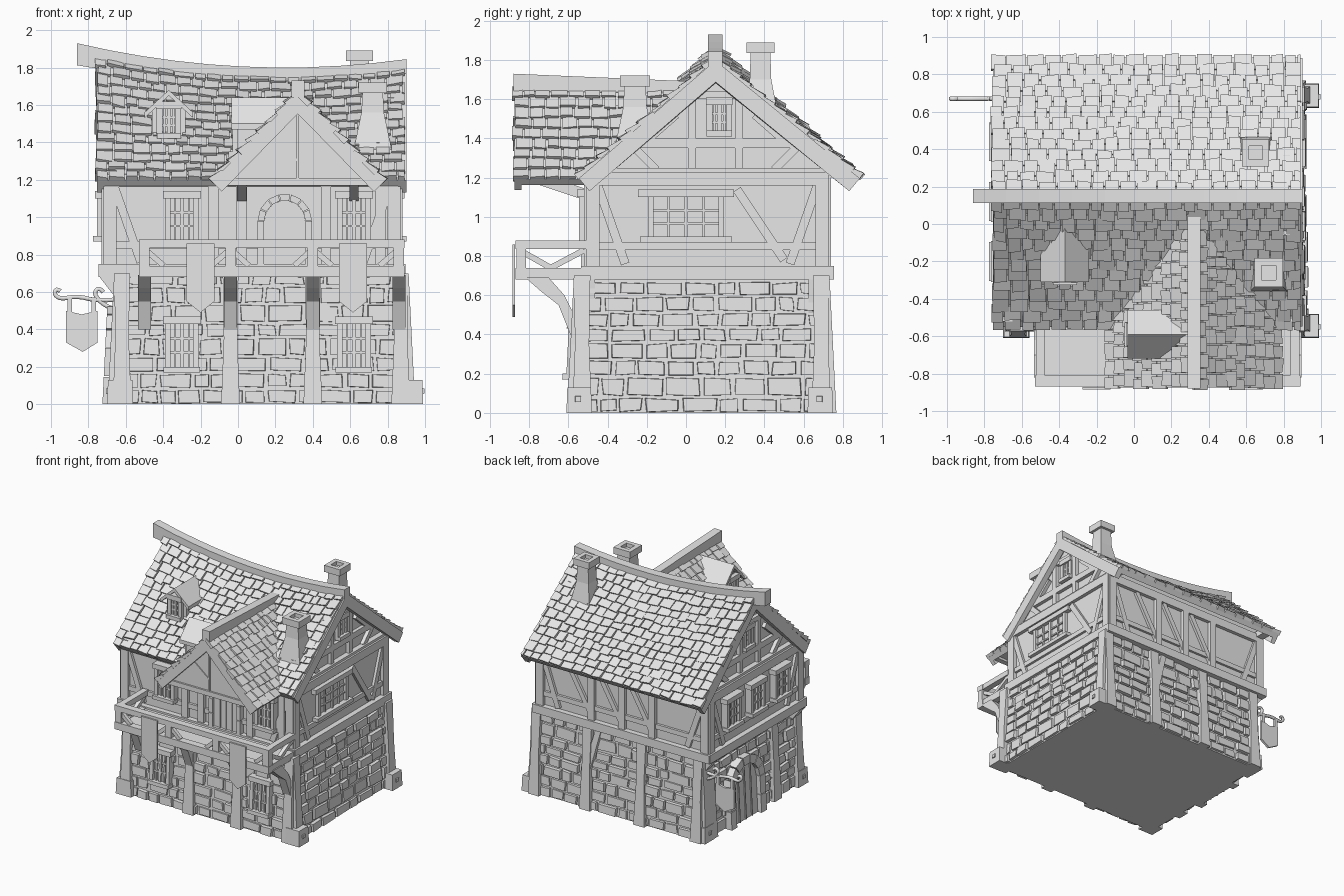
import bpy, bmesh, random
from math import sin, cos, pi
from mathutils import Vector

random.seed(7)
R = random.uniform
if "Cube" in bpy.data.objects:
    bpy.data.objects.remove(bpy.data.objects["Cube"])

grey = bpy.data.materials.new("plain_grey")
grey.use_nodes = True
grey.diffuse_color = (0.8, 0.8, 0.8, 1)
grey.node_tree.nodes["Principled BSDF"].inputs["Base Color"].default_value = (0.8, 0.8, 0.8, 1)

parts = {}


def mesh(name):
    return parts.setdefault(name, bmesh.new())


def loft(name, low, high):
    """Closed solid between two matching outlines."""
    bm = mesh(name)
    a = [bm.verts.new(p) for p in low]
    b = [bm.verts.new(p) for p in high]
    bm.faces.new(a)
    bm.faces.new(b)
    for i in range(len(a)):
        j = (i + 1) % len(a)
        bm.faces.new((a[i], a[j], b[j], b[i]))


def prism(name, P, pts, n0, n1, shrink=1.0):
    """Outline in surface coordinates, raised from n0 to n1 (or one height per point)."""
    cu = sum(p[0] for p in pts) / len(pts)
    cv = sum(p[1] for p in pts) / len(pts)
    tops = n1 if isinstance(n1, list) else [n1] * len(pts)
    loft(name, [P(u, v, n0) for u, v in pts],
         [P(cu + (u - cu) * shrink, cv + (v - cv) * shrink, n) for (u, v), n in zip(pts, tops)])


def rect(name, P, u0, u1, v0, v1, n0, n1, shrink=1.0):
    prism(name, P, [(u0, v0), (u1, v0), (u1, v1), (u0, v1)], n0, n1, shrink)


def beam(name, P, a, b, w, n0=-0.01, n1=0.03):
    a, b = Vector(a), Vector(b)
    d = (b - a).normalized() * w / 2
    s = Vector((-d.y, d.x))
    prism(name, P, [a - s, b - s, b + s, a + s], n0, n1)


def wall(side, plane, flare=0.0):
    """Surface mapping (along, height, outward) for one side of the house."""
    def P(u, v, n):
        o = plane + n + flare * max(0, 1 - v / 0.7)
        return {"front": (u, -o, v), "back": (u, o, v), "right": (o, u, v), "left": (-o, u, v)}[side]
    return P


def XYZ(x, y, z):
    return (x, y, z)


def along_x(u, v, n):
    return (n, u, v)


def along_y(u, v, n):
    return (u, n, v)


def stones(P, u0, u1, v0=0.0, v1=0.69):
    v = v0
    while v < v1 - 0.03:
        h = min(R(0.07, 0.11), v1 - v)
        u = u0
        while u < u1 - 0.02:
            w = min(R(0.09, 0.2), u1 - u)
            j = lambda: R(0.002, 0.013)
            prism("wall_stones", P, [(u + j(), v + j()), (u + w - j(), v + j()), (u + w - j(), v + h - j()),
                                     (u + j(), v + h - j())], -0.02, R(0.008, 0.03), 0.92)
            u += w
        v += h


def window(P, u, v, w, h, name="windows", n=0.045):
    rect(name, P, u - w / 2, u + w / 2, v, v + h, -0.02, n - 0.012)
    for s in (-1, 1):
        beam(name, P, (u + s * w / 2, v - 0.01), (u + s * w / 2, v + h), 0.03, -0.02, n + 0.01)
        beam(name, P, (u + s * w / 4, v), (u + s * w / 4, v + h), 0.012, 0, n)
    for t in (0.33, 0.66):
        beam(name, P, (u - w / 2, v + h * t), (u + w / 2, v + h * t), 0.012, 0, n)
    beam(name, P, (u, v), (u, v + h), 0.02, 0, n + 0.005)
    rect(name, P, u - w * 0.65, u + w * 0.65, v - 0.03, v, -0.02, n + 0.03)
    rect(name, P, u - w * 0.68, u + w * 0.68, v + h, v + h + 0.04, -0.02, n + 0.02)


def arched_door(name, P, u, v, r, spring, t, n):
    """Plank door inside a surround of separate arch blocks."""
    ring = lambda k, q: (u + q * cos(pi * k / 7), spring + q * sin(pi * k / 7))
    prism(name, P, [(u - r, v), (u + r, v)] + [ring(k, r) for k in range(8)], -0.02, n * 0.5)
    for k in range(7):
        prism(name, P, [ring(k + 0.04, r), ring(k + 0.04, r + t), ring(k + 0.96, r + t), ring(k + 0.96, r)], -0.02, n)
    for s in (-1, 1):
        a, b = sorted((u + s * r, u + s * (r + t)))
        rect(name, P, a, b, v, (v + spring) / 2 - 0.005, -0.02, n)
        rect(name, P, a, b, (v + spring) / 2, spring, -0.02, n)
    for k in (-0.5, 0, 0.5):
        beam(name, P, (u + k * r, v), (u + k * r, spring + r * 0.8), 0.01, 0, n * 0.5 + 0.008)


# Stone ground floor with posts
loft("ground_floor", [(-.655, -.565, 0), (.905, -.565, 0), (.905, .725, 0), (-.655, .725, 0)],
     [(-.62, -.53, .7), (.87, -.53, .7), (.87, .69, .7), (-.62, .69, .7)])
low = {s: wall(s, p, 0.035) for s, p in (("front", .53), ("back", .69), ("right", .87), ("left", .62))}
for side, P in low.items():
    ends = (-.63, .88) if side in ("front", "back") else (-.54, .7)
    stones(P, *ends)
    posts = {"front": (-.04, .4), "back": (-.1, .4), "right": (), "left": (-.22, .62)}[side]
    for u in (ends[0] + .01, *posts, ends[1] - .01):
        prism("ground_posts", P, [(u - .05, 0), (u + .05, 0), (u + .036, .35), (u + .042, .7), (u - .042, .7),
                                  (u - .036, .35)], -.02, .042)
for u in (-.3, .62):
    window(low["front"], u, .2, .15, .23)
arched_door("side_door", low["left"], .2, 0, .16, .3, .07, .07)
beam("ground_braces", low["back"], (.3, .68), (.4, .3), .05, -.02, .035)

# Footing blocks with bolts at the corners
for x0, x1 in ((-.70, -.56), (.86, .99)):
    for y0, y1 in ((-.61, -.48), (.62, .75)):
        rect("footing_blocks", XYZ, x0, x1, y0, y1, 0, .13, .93)
        rect("footing_bolts", wall("right" if x0 > 0 else "left", abs(x1 if x0 > 0 else x0)),
             y0 + .04, y0 + .08, .05, .09, -.03, .006, .7)

# Timber framed upper floor
rect("upper_floor", XYZ, -.70, .85, -.49, .71, .68, 1.24)
up = {s: wall(s, p) for s, p in (("front", .49), ("back", .71), ("right", .85), ("left", .70))}
for side, P in up.items():
    a, b = (-.72, .87) if side in ("front", "back") else (-.51, .73)
    T = "upper_timbers"
    rect(T, P, a - .02, b + .02, .68, .75, -.03, .045)
    rect(T, P, a, b, 1.16, 1.23, -.02, .03)
    rect(T, P, a, b, .83, .87, -.01, .02)
    for u in (a + .035, b - .035):
        beam(T, P, (u, .7), (u, 1.22), .07)
    beam(T, P, (a + .06, 1.16), (a + .2, .76), .045, -.01, .022)
    beam(T, P, (b - .06, 1.16), (b - .2, .76), .045, -.01, .022)
for u in (-.13, .02, .47, .76):
    beam("upper_timbers", up["front"], (u, .75), (u, 1.2), .055)
for u in (-.2, .08, .36):
    beam("upper_timbers", up["back"], (u, .75), (u, 1.2), .06)
    beam("upper_timbers", up["back"], (u, .78), (u + .22, 1.16), .04, -.01, .022)
for u in (-.3, .62):
    window(up["front"], u, .88, .15, .22)
arched_door("balcony_door", up["front"], .25, .75, .11, .98, .035, .045)
for u in (-.2, .12, .44):
    window(up["left"], u, .9, .16, .2)
window(up["right"], 0, .9, .36, .2, n=.02)
beam("upper_timbers", up["right"], (.26, 1.14), (.5, .78), .045, -.01, .025)

# Main roof: sagging ridge, shingled slopes
RY = .15


def beam_top(x):
    return 1.80 + .1055 * (x - .25) ** 2


def slope(eave):
    sign = 1 if eave > RY else -1

    def P(x, s, n):
        return (x, eave + (RY - eave) * s + sign * n * .64, 1.2 + (beam_top(x) - 1.24) * s + n * .77)
    return P


def shingles(name, P, u0, end, rows, w):
    """Overlapping courses of uneven tiles; end(s) gives the far limit of a course."""
    for r in range(rows):
        s, u, far = r / rows, u0 - R(0, .02), end(r / rows)
        while u < far - .02:
            q = min(R(.75, 1.3) * w, far - u)
            lo = s - R(0, .022) if r else s
            hi, g = min(s + 1.15 / rows, 1), R(.002, .006)
            prism(name, P, [(u + g, lo), (u + q - g, lo + R(-.008, .008)), (u + q - g, hi), (u + g, hi)], -.012,
                  [R(.016, .03), R(.016, .03), .006, .006])
            u += q


for eave in (-.55, .89):
    P = slope(eave)
    for k in range(8):
        rect("main_roof", P, -.75 + k * .205, -.75 + (k + 1) * .205, 0, 1, -.045, 0)
    shingles("main_shingles", P, -.75, lambda s: .895, 13, .085)
    for x0, x1 in ((-.755, -.715), (.855, .9)):
        rect("bargeboards", P, x0, x1, 0, 1, -.09, -.005)
xs = [-.86 + k * .176 for k in range(11)]
for x0, x1 in zip(xs, xs[1:]):
    ring = lambda x: [(x, y, beam_top(x) - d * (.075 + .05 * max(0, -x))) for y, d in
                      ((RY - .037, 0), (RY + .037, 0), (RY + .037, 1), (RY - .037, 1))]
    loft("ridge_beam", ring(x0), ring(x1))

# Gable ends
prism("gable_walls", along_x, [(-.48, 1.2), (-.48, 1.23), (RY, 1.75), (.72, 1.3), (.72, 1.2)], -.67, .82)
for side, plane in (("right", .82), ("left", .67)):
    P, T = wall(side, plane), "gable_timbers"
    rect(T, P, -.52, .84, 1.2, 1.25, -.02, .045)
    rect(T, P, -.3, .62, 1.35, 1.4, -.02, .03)
    rect(T, P, -.06, .37, 1.6, 1.64, -.02, .03)
    for s in (-1, 1):
        beam(T, P, (RY + s * .12, 1.38), (RY + s * .12, 1.62), .04)
        beam(T, P, (RY + s * .36, 1.38), (RY + s * .2, 1.52), .04)
        beam(T, P, (RY + s * .3, 1.24), (RY + s * .42, 1.36), .04)
        beam(T, P, (RY + s * .12, 1.22), (RY + s * .12, 1.36), .04)
    window(P, RY + .02, 1.44, .1, .13, n=.02)

# Front cross gable over the balcony
CX, CZ = .32, 1.66
for s in (-1, 1):
    def P(u, t, n, s=s):
        return (CX + s * (.46 * (1 - t) + n * .71), u, 1.19 + (CZ - 1.19) * t + n * .71)

    def valley(t):
        return -.55 + .47 * t / .6 * .7 + .08
    prism("cross_roof", P, [(-.87, 0), (-.4, 0), (.05, 1), (-.87, 1)], -.04, 0)
    shingles("cross_shingles", P, -.87, valley, 9, .075)
    rect("cross_bargeboards", P, -.875, -.84, 0, 1, -.075, 0)
prism("cross_gable", along_y, [(-.1, 1.19), (.74, 1.19), (CX, 1.63)], -.83, -.3)
front = wall("front", .83)
beam("cross_timbers", front, (CX, 1.2), (CX, 1.6), .012, -.01, .012)
beam("cross_timbers", front, (.16, 1.43), (CX, 1.3), .012, -.01, .008)
rect("cross_timbers", front, -.1, .74, 1.17, 1.21, -.03, .015)
loft("cross_ridge", [(x, -.88, z) for x, z in ((.285, 1.64), (.355, 1.64), (.355, 1.73), (.285, 1.73))],
     [(x, .06, z) for x, z in ((.285, 1.63), (.355, 1.63), (.355, 1.69), (.285, 1.69))])
for x in (.02, .62):
    prism("eave_brackets", along_x, [(-.83, 1.19), (-.5, 1.08), (-.5, 1.14), (-.66, 1.19)], x - .025, x + .025)


def dormer(name, M, w, z0, wall_top, peak, depth):
    """Small gabled window; M maps (across, height, outward from the front)."""
    prism(name, M, [(-w, z0), (w, z0), (w, wall_top), (0, peak - .03), (-w, wall_top)], -depth, 0)
    for s in (-1, 1):
        prism(name, M, [(0, peak), (s * (w + .04), wall_top - .05), (s * (w + .04), wall_top - .02),
                        (0, peak + .03)], -depth - .02, .03)
    window(M, 0, z0 + .04, w * 1.1, (wall_top - z0) * .75, name, .015)


dormer("roof_dormer", lambda u, v, n: (-.37 + u, -.28 - n, v), .09, 1.41, 1.58, 1.65, .29)
dormer("cross_dormer", lambda u, v, n: (-.005 - n, -.59 - u, v), .09, 1.31, 1.52, 1.61, .27)

# Chimneys with flared foot and hollow cap
for cx, cy, z0, z1, r in ((.65, .38, 1.5, 1.89, .055), (.72, -.26, 1.36, 1.72, .06)):
    sq = lambda q, z: [(cx - q, cy - q, z), (cx + q, cy - q, z), (cx + q, cy + q, z), (cx - q, cy + q, z)]
    loft("chimneys", sq(r * 1.7, z0), sq(r, z0 + .2))
    loft("chimneys", sq(r, z0 + .2), sq(r * .9, z1 - .03))
    c = r + .017
    for a, b in (((-c, -c), (c, -c / 2)), ((-c, c / 2), (c, c)), ((-c, -c / 2), (-c / 2, c / 2)),
                 ((c / 2, -c / 2), (c, c / 2))):
        rect("chimney_caps", XYZ, cx + a[0], cx + b[0], cy + a[1], cy + b[1], z1 - .055, z1)

# Balcony with rails, braces and brackets
rect("balcony_floor", XYZ, -.52, .88, -.86, -.5, .69, .735)
rail = wall("front", .84)
for z0, z1 in ((.68, .74), (.835, .88)):
    rect("balcony_rails", rail, -.53, .89, z0, z1, -.03, .03)
    for x in (-.5, .86):
        rect("balcony_rails", XYZ, x - .025, x + .025, -.86, -.5, z0, z1)
bays = (-.5, -.04, .4, .86)
for x in bays:
    rect("balcony_posts", rail, x - .028, x + .028, .7, .87, -.025, .025)
    prism("balcony_brackets", along_x, [(-.82, .69), (-.74, .62), (-.65, .55), (-.59, .4), (-.54, .4), (-.57, .5),
                                        (-.62, .6), (-.7, .69)], x - .035, x + .035)
for a, b in zip(bays, bays[1:]):
    m = (a + b) / 2
    for e in (a, b):
        beam("balcony_braces", rail, (e, .83), (e + (m - e) * .45, .74), .03, -.015, .015)
for side, p in (("right", .86), ("left", .5)):
    for y in (-.85, -.52):
        beam("balcony_braces", wall(side, p), (y, .83), (-.69, .74), .03, -.015, .015)
for s in (-1, 1):
    for y in (-.5, .66):
        x = -.60 if s < 0 else .85
        prism("corner_brackets", along_y, [(x, .4), (x + s * .04, .55), (x + s * (.14 if s < 0 else .05), .68),
                                           (x, .68)], y - .035, y + .035)

# Hanging banners
for x in (-.2, .615):
    prism("banners", wall("front", .872), [(x - .075, .86), (x - .075, .55), (x, .49), (x + .075, .55),
                                          (x + .075, .86)], 0, .012)

# Hanging sign beside the door
prism("sign_plate", along_y, [(-.92, .5), (-.92, .33), (-.83, .28), (-.75, .33), (-.75, .5), (-.835, .48)], .66, .68)
for x in (-.9, -.77):
    rect("sign_hooks", XYZ, x - .012, x + .012, .658, .682, .49, .57)
for k, path in enumerate((((-.64, .56), (-.75, .55), (-.86, .58), (-.95, .56), (-.985, .59), (-.97, .62), (-.95, .605)),
                          ((-.64, .5), (-.7, .52), (-.75, .56), (-.77, .6), (-.74, .625), (-.72, .6)))):
    cu = bpy.data.curves.new("sign_bracket", "CURVE")
    cu.dimensions, cu.bevel_depth, cu.bevel_resolution, cu.resolution_u = "3D", .013, 1, 3
    cu.use_fill_caps = True
    sp = cu.splines.new("NURBS")
    sp.points.add(len(path) - 1)
    for p, (x, z) in zip(sp.points, path):
        p.co = (x, .67, z, 1)
    sp.use_endpoint_u, sp.order_u = True, 3
    cu.materials.append(grey)
    bpy.context.collection.objects.link(bpy.data.objects.new("sign_bracket_%d" % (k + 1), cu))

for name, bm in parts.items():
    bmesh.ops.recalc_face_normals(bm, faces=bm.faces)
    me = bpy.data.meshes.new(name)
    bm.to_mesh(me)
    bm.free()
    me.materials.append(grey)
    bpy.context.collection.objects.link(bpy.data.objects.new(name, me))
